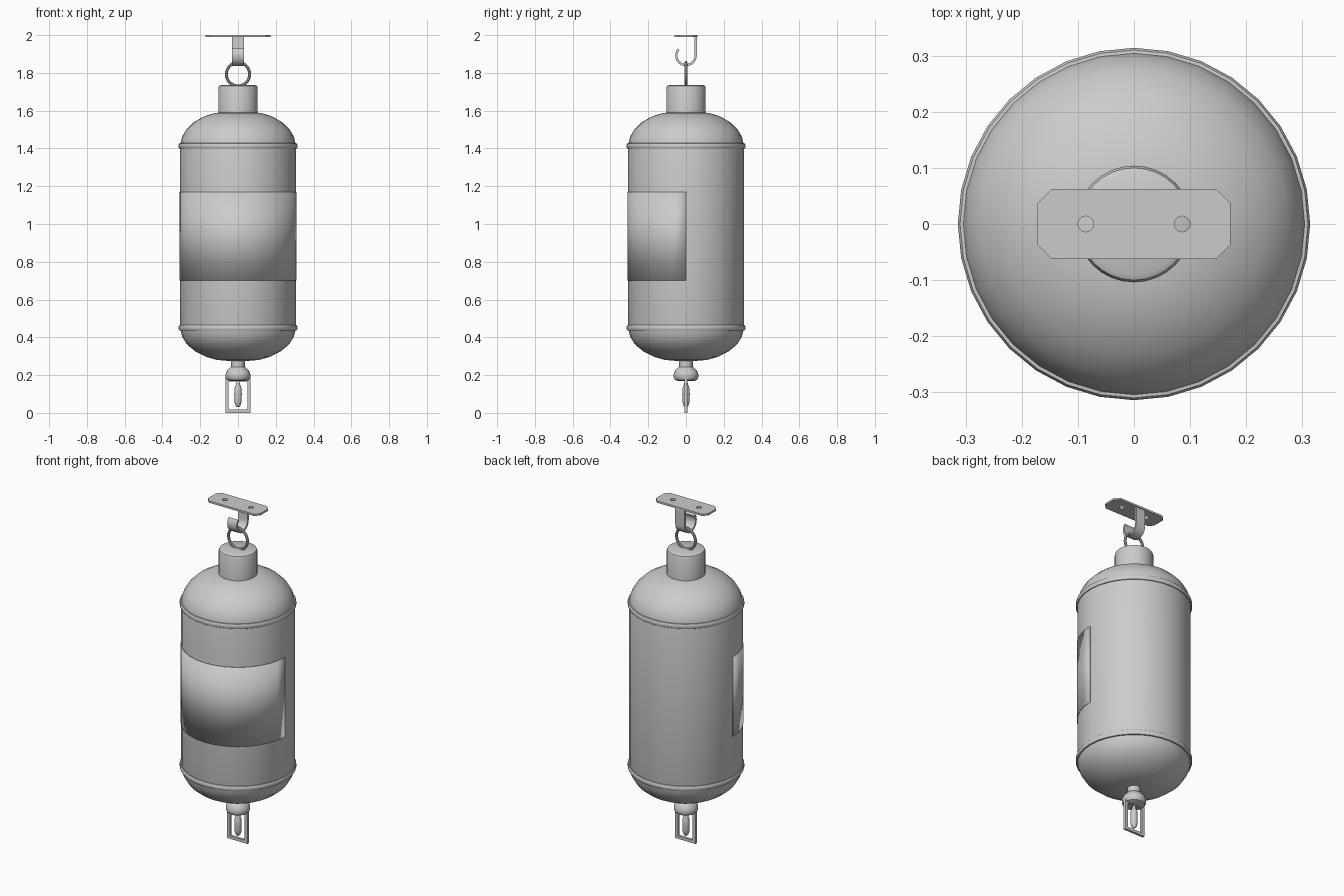
import bpy, bmesh
from math import sin, cos, pi, radians

if "Cube" in bpy.data.objects:
    bpy.data.objects.remove(bpy.data.objects["Cube"])

GREY = 0.6
metal = bpy.data.materials.new("plain_grey")
metal.diffuse_color = (GREY, GREY, GREY, 1)
metal.use_nodes = True
metal.node_tree.nodes["Principled BSDF"].inputs["Base Color"].default_value = (GREY, GREY, GREY, 1)


def finish(name, bm, smooth=True):
    """Turn a bmesh into a named, shaded object."""
    bmesh.ops.recalc_face_normals(bm, faces=bm.faces)
    mesh = bpy.data.meshes.new(name)
    bm.to_mesh(mesh)
    bm.free()
    mesh.materials.append(metal)
    obj = bpy.data.objects.new(name, mesh)
    bpy.context.collection.objects.link(obj)
    if smooth:
        bpy.ops.object.select_all(action='DESELECT')
        obj.select_set(True)
        bpy.context.view_layer.objects.active = obj
        bpy.ops.object.shade_smooth_by_angle(angle=radians(35))
    return obj


def lathe(name, profile, sides):
    """Spin (radius, height) points round z; close both ends."""
    bm = bmesh.new()
    rings = [[bm.verts.new((r * cos(2 * pi * i / sides), r * sin(2 * pi * i / sides), z))
              for i in range(sides)] for r, z in profile]
    for a, b in zip(rings, rings[1:]):
        for i in range(sides):
            j = (i + 1) % sides
            bm.faces.new((a[i], a[j], b[j], b[i]))
    bm.faces.new(rings[0])
    bm.faces.new(rings[-1])
    return finish(name, bm)


def box(name, centre, size):
    bm = bmesh.new()
    bmesh.ops.create_cube(bm, size=1)
    bmesh.ops.scale(bm, vec=size, verts=bm.verts)
    bmesh.ops.translate(bm, vec=centre, verts=bm.verts)
    return finish(name, bm, smooth=False)


# Tank: rounded bottom, straight wall, domed shoulder
R = 0.306
lathe("tank", [(0.06, 0.276), (0.11, 0.28), (0.17, 0.297), (0.225, 0.325), (0.27, 0.362),
               (0.295, 0.402), (R, 0.445), (R, 1.42), (0.296, 1.462), (0.274, 1.5),
               (0.235, 1.538), (0.18, 1.57), (0.125, 1.587), (0.08, 1.592)], 32)

# Raised seams where the domes meet the wall
for name, z in (("lower_seam", 0.45), ("upper_seam", 1.413)):
    lathe(name, [(R - 0.01, z - 0.016), (0.31, z - 0.014), (0.314, z - 0.007),
                 (0.314, z + 0.007), (0.31, z + 0.014), (R - 0.01, z + 0.016)], 32)

# Thin label sheet wrapped round the front half
bm = bmesh.new()
cols = [[bm.verts.new((0.309 * cos(pi + pi * i / 16), 0.309 * sin(pi + pi * i / 16), z))
         for z in (0.7, 1.17)] for i in range(17)]
for a, b in zip(cols, cols[1:]):
    bm.faces.new((a[0], b[0], b[1], a[1]))
label = finish("front_label", bm)
mod = label.modifiers.new("thickness", 'SOLIDIFY')
mod.thickness = 0.003

# Neck
lathe("neck", [(0.104, 1.56), (0.104, 1.722), (0.1, 1.731), (0.09, 1.736)], 32)

# Hanging ring, standing in the xz plane
bm = bmesh.new()
N, M, MAJOR, MINOR = 32, 10, 0.062, 0.008
loops = []
for i in range(N):
    a = 2 * pi * i / N
    loops.append([])
    for j in range(M):
        t = 2 * pi * j / M
        r = MAJOR + MINOR * cos(t)
        loops[i].append(bm.verts.new((r * cos(a), MINOR * sin(t), 1.793 + r * sin(a))))
for i in range(N):
    a, b = loops[i], loops[(i + 1) % N]
    for j in range(M):
        k = (j + 1) % M
        bm.faces.new((a[j], a[k], b[k], b[j]))
finish("hanging_ring", bm)

# Hook: flat strap dropping from the plate and curling under the ring
bm = bmesh.new()
inner, outer = 0.045, 0.057
sections = [(inner, outer, 0, 1.992)]
rows = []
for step in range(-1, 17):
    a = -radians(220) * max(step, 0) / 16
    rows.append([])
    for x, r in ((-0.031, inner), (0.031, inner), (0.031, outer), (-0.031, outer)):
        z = 1.992 if step < 0 else 1.892 + r * sin(a)
        rows[-1].append(bm.verts.new((x, r * cos(a), z)))
for a, b in zip(rows, rows[1:]):
    for j in range(4):
        k = (j + 1) % 4
        bm.faces.new((a[j], a[k], b[k], b[j]))
bm.faces.new(rows[0])
bm.faces.new(rows[-1])
finish("hook_strap", bm)

# Ceiling plate with clipped corners and two screw holes
bm = bmesh.new()
W, D, C = 0.172, 0.062, 0.025
outline = [(W, C - D), (W, D - C), (W - C, D), (C - W, D),
           (-W, D - C), (-W, C - D), (C - W, -D), (W - C, -D)]
holes = [[(cx + 0.014 * cos(2 * pi * i / 16), 0.014 * sin(2 * pi * i / 16)) for i in range(16)]
         for cx in (-0.086, 0.086)]
edges = []
for loop in [outline] + holes:
    vs = [bm.verts.new((x, y, 1.989)) for x, y in loop]
    edges += [bm.edges.new((vs[i - 1], vs[i])) for i in range(len(vs))]
bmesh.ops.triangle_fill(bm, use_beauty=True, edges=edges)
ext = bmesh.ops.extrude_face_region(bm, geom=bm.faces[:], use_keep_orig=True)
top = [v for v in ext["geom"] if isinstance(v, bmesh.types.BMVert)]
bmesh.ops.translate(bm, vec=(0, 0, 0.011), verts=top)
finish("ceiling_plate", bm, smooth=False)

# Sprinkler: stem, rounded cap, glass bulb
lathe("sprinkler_stem", [(0.036, 0.235), (0.036, 0.29)], 20)
lathe("sprinkler_cap", [(0.04, 0.168), (0.058, 0.175), (0.066, 0.188), (0.066, 0.204),
                        (0.058, 0.222), (0.046, 0.236), (0.034, 0.245)], 24)
lathe("sprinkler_bulb", [(0.005, 0.03), (0.013, 0.038), (0.019, 0.058), (0.02, 0.1),
                         (0.018, 0.132), (0.011, 0.15), (0.007, 0.172)], 16)

# Sprinkler frame
for name, side in (("frame_left", 1), ("frame_right", -1)):
    box(name, (side * 0.058, 0, 0.094), (0.018, 0.014, 0.188))
box("frame_bottom", (0, 0, 0.009), (0.1, 0.014, 0.018))
box("frame_top", (0, 0, 0.174), (0.1, 0.014, 0.018))
